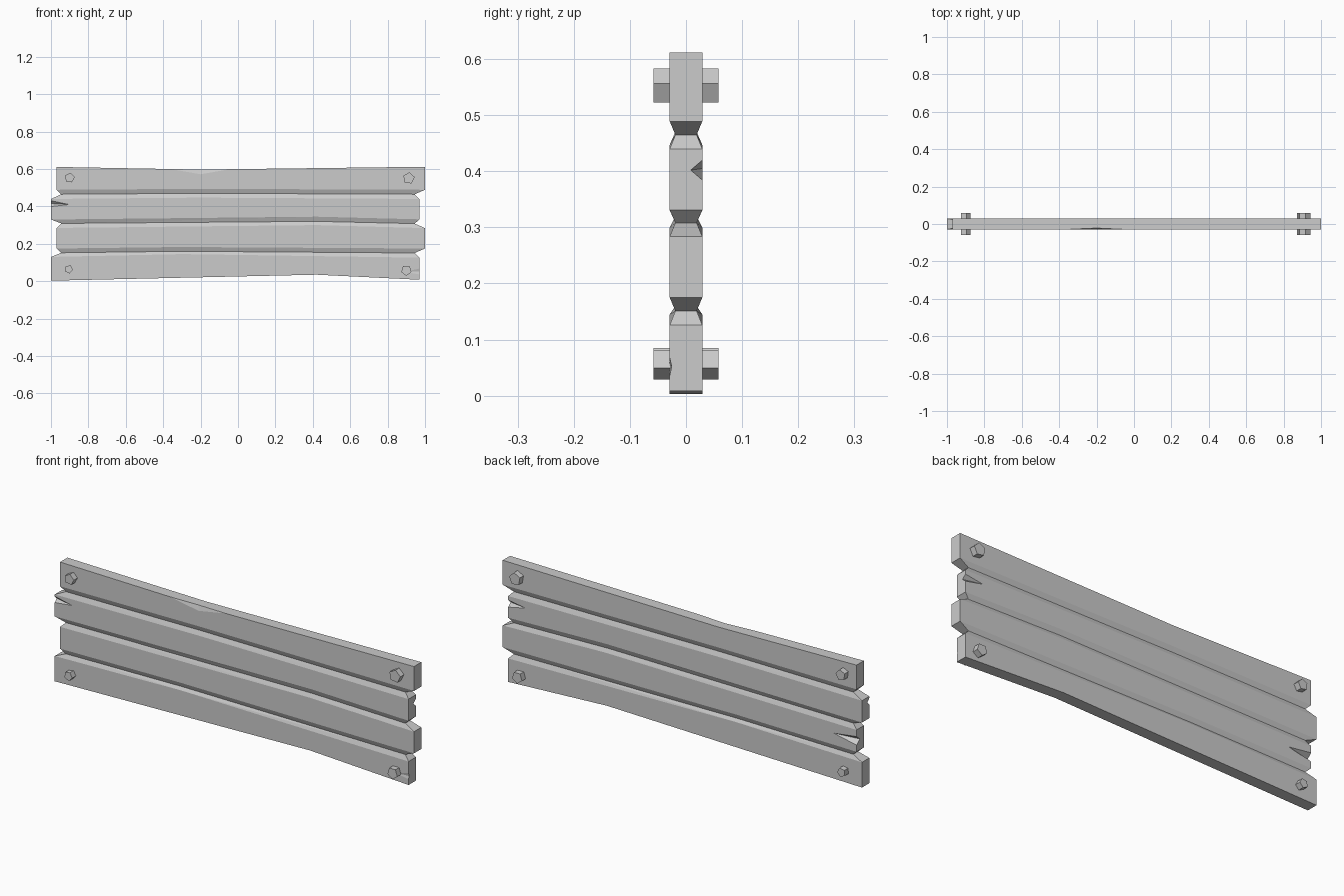
import bpy, bmesh, math
from mathutils import Vector

if "Cube" in bpy.data.objects:
    bpy.data.objects.remove(bpy.data.objects["Cube"])

FACE, GROOVE = 0.029, 0.019


def mesh_object(name, bm):
    bmesh.ops.recalc_face_normals(bm, faces=bm.faces[:])
    me = bpy.data.meshes.new(name)
    bm.to_mesh(me)
    bm.free()
    ob = bpy.data.objects.new(name, me)
    bpy.context.collection.objects.link(ob)
    return ob


# Board rows, bottom to top: left x, kink x, right x, half depth, z at left, kink, right
A, B, G = (-1.0, 0.97), (-0.97, 1.0), (-0.945, 0.945)
rows = [
    (A, 0.42, FACE, 0.003, 0.035, 0.008),
    (A, -0.30, FACE, 0.130, 0.145, 0.126),
    (G, -0.30, GROOVE, 0.152, 0.160, 0.151),
    (B, -0.30, FACE, 0.175, 0.183, 0.175),
    (B, 0.42, FACE, 0.285, 0.300, 0.284),
    (G, 0.42, GROOVE, 0.309, 0.320, 0.308),
    (A, 0.42, FACE, 0.330, 0.345, 0.331),
    (A, -0.20, FACE, 0.440, 0.447, 0.440),
    (G, -0.20, GROOVE, 0.465, 0.470, 0.465),
    (B, -0.20, FACE, 0.489, 0.494, 0.489),
    (B, -0.20, FACE, 0.611, 0.597, 0.612),
]
bm = bmesh.new()
grid = []
for (xl, xr), xm, d, zl, zm, zr in rows:
    grid.append([[bm.verts.new((x, s * d, z)) for x, z in ((xl, zl), (xm, zm), (xr, zr))]
                 for s in (-1, 1)])
for lo, hi in zip(grid, grid[1:]):
    for s in (0, 1):
        for i in (0, 1):
            bm.faces.new((lo[s][i], lo[s][i + 1], hi[s][i + 1], hi[s][i]))
    for i in (0, 2):
        bm.faces.new((lo[0][i], lo[1][i], hi[1][i], hi[0][i]))
for row in (grid[0], grid[-1]):
    for i in (0, 1):
        bm.faces.new((row[0][i], row[0][i + 1], row[1][i + 1], row[1][i]))
bmesh.ops.triangulate(bm, faces=bm.faces[:])
board = mesh_object("plank_board", bm)


# Splits and chips: pyramids pointing inward from the board edges
def chip(apex, base, half, depth):
    apex, base, half = Vector(apex), Vector(base), Vector(half)
    d = Vector((0, depth, 0))
    bm = bmesh.new()
    tip = bm.verts.new(apex)
    ring = [bm.verts.new(apex + 1.3 * (base + o - apex)) for o in (half, d, -half, -d)]
    bm.faces.new(ring)
    for i in range(4):
        bm.faces.new((tip, ring[i], ring[(i + 1) % 4]))
    cutter = mesh_object("chip_cutter", bm)
    cutter.hide_render = True
    bpy.context.view_layer.objects.active = board
    mod = board.modifiers.new("chip", 'BOOLEAN')
    mod.operation = 'DIFFERENCE'
    mod.solver = 'EXACT'
    mod.object = cutter
    bpy.ops.object.modifier_apply(modifier=mod.name)
    bpy.data.objects.remove(cutter)


F = FACE + 0.0005
chip((0.87, F, 0.405), (0.97, F, 0.402), (0, 0, 0.018), 0.021)
chip((-0.90, -F, 0.41), (-1.0, -F, 0.415), (0, 0, 0.016), 0.016)
chip((-0.84, F, 0.235), (-0.97, F, 0.23), (0, 0, 0.022), 0.026)
chip((0.88, -F, 0.05), (0.97, -F, 0.052), (0, 0, 0.018), 0.004)
chip((-0.2, -F, 0.57), (-0.2, -F, 0.598), (0.16, 0, 0), 0.008)

# Five-sided bolts through the corners
for x, z, r, turn in ((-0.90, 0.553, 0.027, 10), (0.913, 0.551, 0.032, 8),
                      (-0.905, 0.064, 0.023, 25), (0.90, 0.058, 0.029, 180)):
    bpy.ops.mesh.primitive_cylinder_add(vertices=5, radius=r, depth=0.116, location=(x, 0, z),
                                        rotation=(math.pi / 2, math.radians(turn), 0))
    bpy.context.object.name = "corner_bolt"
